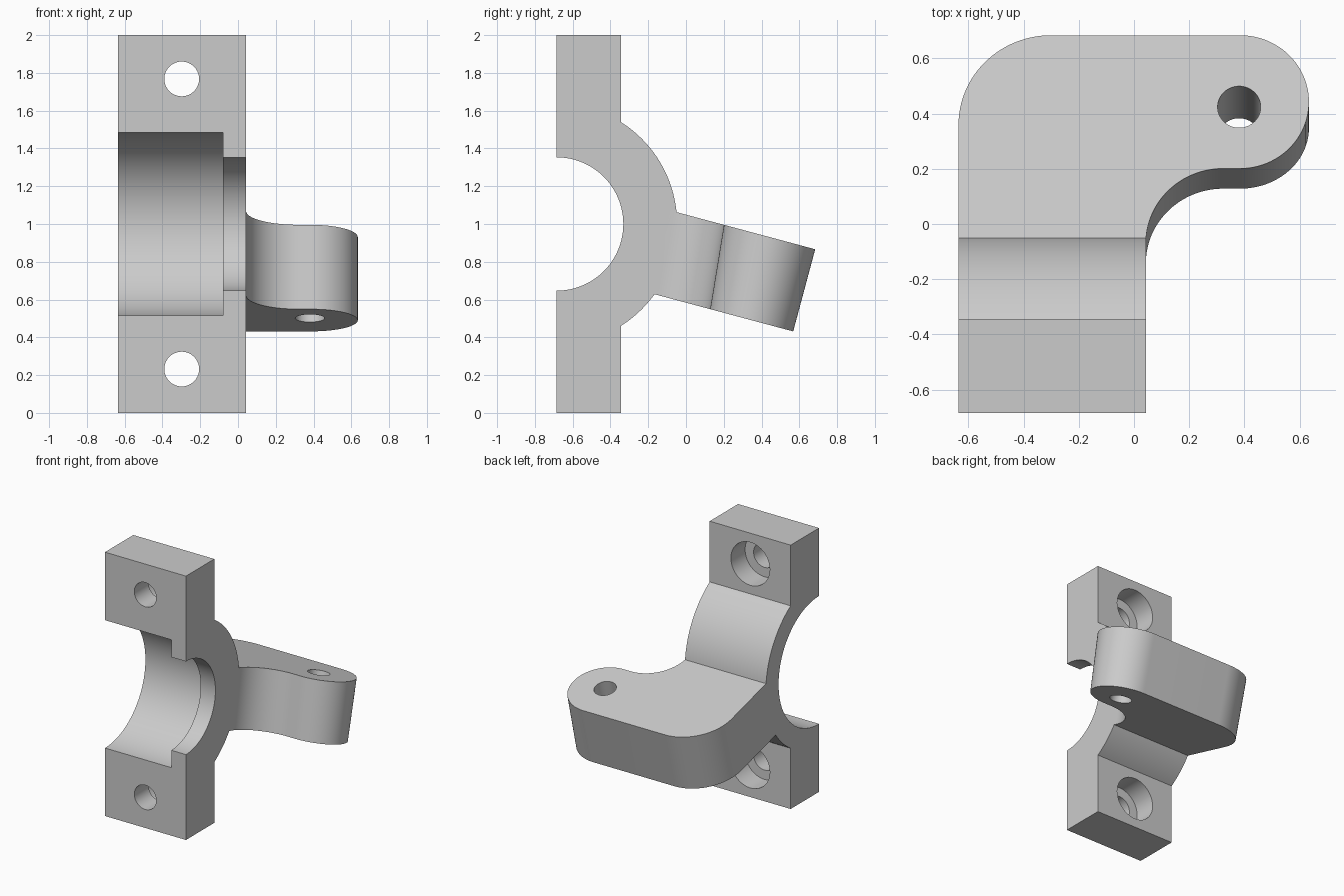
import bpy, bmesh
from math import sin, cos, radians, degrees, asin
from mathutils import Matrix

old = bpy.data.objects.get("Cube")
if old:
    bpy.data.objects.remove(old, do_unlink=True)

grey = bpy.data.materials.new("plain grey")
grey.use_nodes = True
colour = (0.6, 0.6, 0.6, 1)
grey.diffuse_color = colour
grey.node_tree.nodes["Principled BSDF"].inputs["Base Color"].default_value = colour


def arc(cx, cy, rx, ry, start, end, n=32):
    """Points on an elliptical arc, angles in degrees."""
    angles = [radians(start + (end - start) * i / n) for i in range(n + 1)]
    return [(cx + rx * cos(a), cy + ry * sin(a)) for a in angles]


def circle(cx, cy, r):
    # Started off the axes so no corner lies on a flat of the part
    return arc(cx, cy, r, r, 2, 362, 72)[:-1]


def loft(name, sections, frame):
    """Closed solid through matching outlines stacked along the frame's third axis."""
    bm = bmesh.new()
    rings = [[bm.verts.new((x, y, height)) for x, y in points]
             for points, height in sections]
    bm.faces.new(rings[0])
    bm.faces.new(rings[-1])
    for a, b in zip(rings, rings[1:]):
        for i in range(len(a)):
            bm.faces.new((a[i - 1], a[i], b[i], b[i - 1]))
    bm.transform(frame)
    bmesh.ops.recalc_face_normals(bm, faces=bm.faces)
    mesh = bpy.data.meshes.new(name)
    bm.to_mesh(mesh)
    bm.free()
    mesh.materials.append(grey)
    obj = bpy.data.objects.new(name, mesh)
    bpy.context.collection.objects.link(obj)
    return obj


def combine(target, other, operation):
    """Apply a boolean, with a second solver if the first changes nothing."""
    other.hide_render = True
    before = len(target.data.vertices)
    bpy.context.view_layer.objects.active = target
    for solver in ("EXACT", "MANIFOLD"):
        mod = target.modifiers.new("combine", "BOOLEAN")
        mod.object, mod.operation, mod.solver = other, operation, solver
        bpy.ops.object.modifier_apply(modifier=mod.name)
        if len(target.data.vertices) != before:
            break
    bpy.data.objects.remove(other, do_unlink=True)


LEFT, RIGHT = 0.043, -0.636     # width of the clamp along x
FRONT, BACK = -0.685, -0.345    # flange depth along y
OUTER, BORE, WIDE_BORE = 0.638, 0.353, 0.485
axis = Matrix.Translation((0, FRONT, 1))
along_x = axis @ Matrix(((0, 0, 1, 0), (1, 0, 0, 0), (0, 1, 0, 0), (0, 0, 0, 1)))
along_y = Matrix(((0, 1, 0, 0), (0, 0, 1, 0), (1, 0, 0, 0), (0, 0, 0, 1)))
along_arm = axis @ Matrix.Rotation(radians(-15), 4, "X")

# Half-ring clamp with flanges above and below
depth = BACK - FRONT
edge = 90 - degrees(asin(depth / OUTER))
outline = [(0, -1), (depth, -1)] + arc(0, 0, OUTER, OUTER, -edge, edge, 64)
outline += [(depth, 1), (0, 1)] + arc(0, 0, BORE, BORE, 90, -90, 64)
bracket = loft("clamp_bracket", [(outline, RIGHT), (outline, LEFT)], along_x)

# Wide bore leaving a lip on the left side
ring = circle(0, 0, WIDE_BORE)
cutter = loft("bore_cutter", [(ring, RIGHT - 0.1), (ring, -0.08)], along_x)
combine(bracket, cutter, "DIFFERENCE")

# Counterbored bolt holes in both flanges
for z in (0.232, 1.768):
    small, large = circle(z, -0.298, 0.092), circle(z, -0.298, 0.163)
    cutter = loft("bolt_cutter", [(small, FRONT - 0.1), (small, BACK - 0.17),
                                  (large, BACK - 0.17), (large, BACK + 0.05)], along_y)
    combine(bracket, cutter, "DIFFERENCE")


# Tilted side arm with rounded end, its fillet side drafted towards the bottom
def arm_outline(draft):
    end, tip_x, tip_r, corner, fillet = 1.357, 0.384, 0.25, 0.336, 0.28
    inner = end - 2 * tip_r + draft
    half = (end - inner) / 2
    points = [(RIGHT, 0.54), (LEFT, 0.54)]
    points += arc(LEFT + fillet, inner - fillet, fillet, fillet, 180, 90)
    points += arc(tip_x, end - half, tip_r, half, -90, 90, 48)
    points += arc(RIGHT + corner, end - corner, corner, corner, 90, 180)
    return points


arm = loft("side_arm", [(arm_outline(0.045), -0.225), (arm_outline(0), 0.225)], along_arm)

# Pivot hole through the arm
ring = circle(0.381, 1.088, 0.078)
cutter = loft("pivot_cutter", [(ring, -0.4), (ring, 0.4)], along_arm)
combine(arm, cutter, "DIFFERENCE")
combine(bracket, arm, "UNION")

bpy.ops.object.select_all(action="DESELECT")
bracket.select_set(True)
bpy.context.view_layer.objects.active = bracket
bpy.ops.object.shade_smooth_by_angle(angle=radians(25))
